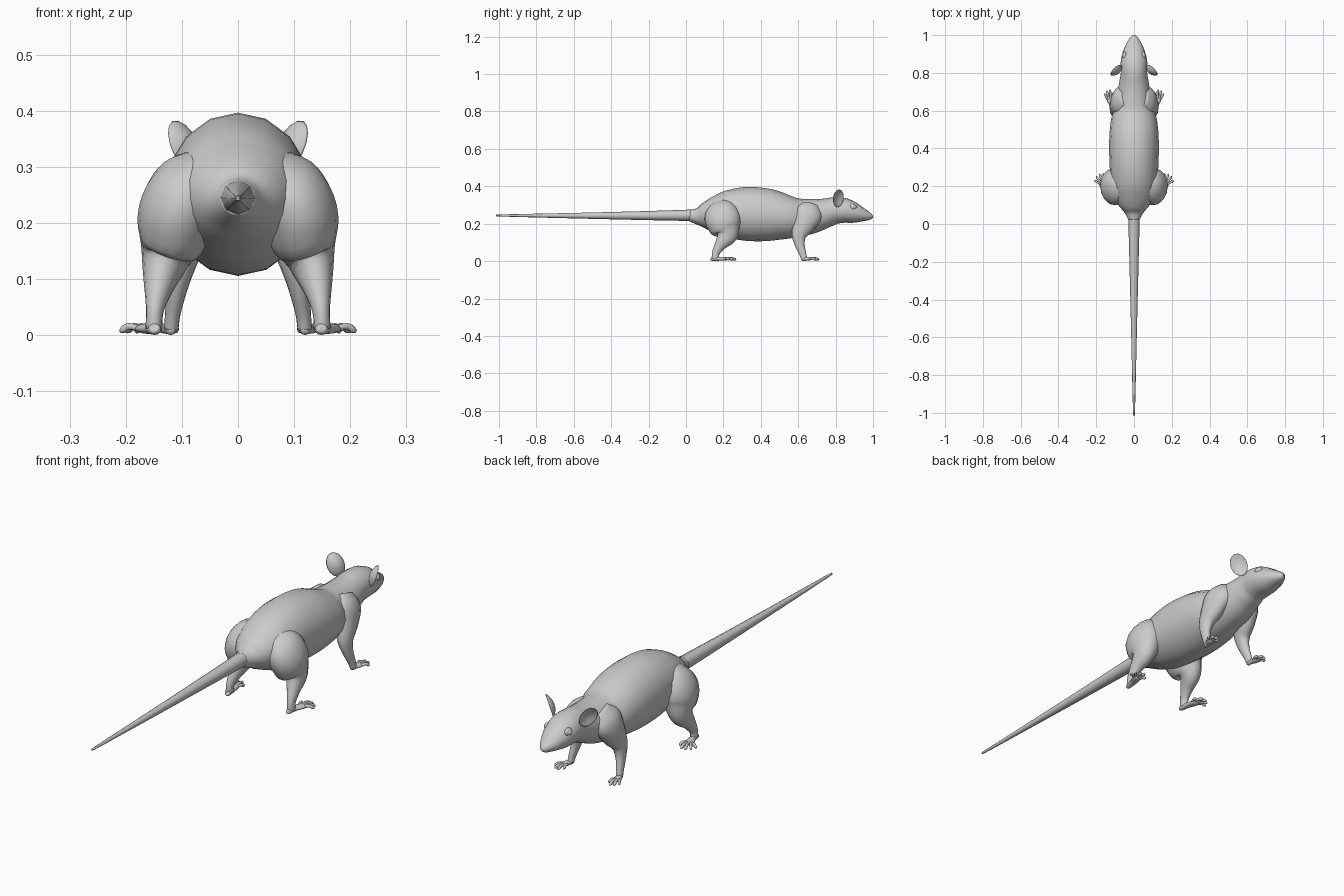
import bpy, bmesh
from mathutils import Vector, Matrix
from math import cos, sin, pi

if "Cube" in bpy.data.objects:
    bpy.data.objects.remove(bpy.data.objects["Cube"])


def finish(bm, name, mirror=False):
    """Turn a bmesh into a smooth object, optionally mirrored over x."""
    bmesh.ops.recalc_face_normals(bm, faces=bm.faces)
    me = bpy.data.meshes.new(name)
    bm.to_mesh(me)
    bm.free()
    me.shade_smooth()
    ob = bpy.data.objects.new(name, me)
    bpy.context.collection.objects.link(ob)
    if mirror:
        ob.modifiers.new("Mirror", 'MIRROR').use_clip = False
    return ob


def catmull(a, b, c, d, t):
    return [0.5 * (2*q + (r-p)*t + (2*p-5*q+4*r-s)*t*t + (3*q-p-3*r+s)*t**3)
            for p, q, r, s in zip(a, b, c, d)]


def loft(bm, keys, sides=16, steps=4):
    """Skin elliptical rings along keys (x, y, z, side radius, other radius)."""
    k = [keys[0]] + list(keys) + [keys[-1]]
    pts = [catmull(*k[i:i+4], s / steps)
           for i in range(len(keys) - 1) for s in range(steps)]
    pts.append(keys[-1])
    rings = []
    for i, p in enumerate(pts):
        a, b = pts[max(i-1, 0)], pts[min(i+1, len(pts)-1)]
        t = (Vector(b[:3]) - Vector(a[:3])).normalized()
        u = Vector((1, 0, 0))
        u = (u - t * u.dot(t)).normalized()
        v = t.cross(u)
        rings.append([bm.verts.new(Vector(p[:3]) + u * p[3] * cos(2*pi*j/sides)
                                   + v * p[4] * sin(2*pi*j/sides))
                      for j in range(sides)])
    for r, q in zip(rings, rings[1:]):
        for j in range(sides):
            n = (j + 1) % sides
            bm.faces.new((r[j], r[n], q[n], q[j]))
    bm.faces.new(rings[0])
    bm.faces.new(rings[-1])


def ball(bm, center, radii, rot=Matrix()):
    m = Matrix.Translation(center) @ rot @ Matrix.Diagonal((*radii, 1))
    return bmesh.ops.create_uvsphere(bm, u_segments=16, v_segments=10,
                                     radius=1, matrix=m)['verts']


# Body and head: (y, top, bottom, half width)
body = [(0.02, .275, .215, .029), (0.06, .285, .195, .05), (0.1, .315, .172, .083),
        (0.15, .345, .15, .108), (0.22, .378, .125, .122), (0.33, .397, .108, .13),
        (0.45, .384, .107, .131), (0.55, .35, .119, .122), (0.61, .335, .132, .104),
        (0.68, .333, .15, .09), (0.75, .336, .18, .078), (0.8, .342, .199, .07),
        (0.85, .336, .204, .071), (0.9, .312, .203, .062), (0.95, .28, .212, .043),
        (0.985, .258, .22, .022), (0.998, .245, .23, .008), (1.0, .24, .235, .002)]
bm = bmesh.new()
loft(bm, [(0, y, (a + b) / 2, w, (a - b) / 2) for y, a, b, w in body])
finish(bm, "body")

# Tail
bm = bmesh.new()
loft(bm, [(0, -1, .244, .003, .003), (0, -.97, .244, .006, .006),
          (0, -.5, .243, .017, .017), (0, -.1, .244, .027, .027),
          (0, .08, .246, .032, .032)], sides=8, steps=5)
finish(bm, "tail")

# Legs
bm = bmesh.new()
loft(bm, [(.06, .165, .31, .02, .04), (.085, .18, .275, .056, .083),
          (.106, .195, .23, .068, .096), (.116, .208, .18, .064, .086),
          (.13, .217, .135, .043, .057), (.141, .185, .088, .027, .032),
          (.148, .16, .045, .016, .021), (.15, .157, .012, .015, .019)])
finish(bm, "hind_leg", True)

bm = bmesh.new()
loft(bm, [(.05, .67, .3, .025, .045), (.072, .655, .255, .045, .075),
          (.087, .63, .195, .042, .06), (.099, .605, .14, .03, .04),
          (.108, .608, .09, .02, .027), (.116, .624, .04, .014, .019),
          (.119, .632, .012, .013, .016)])
finish(bm, "front_leg", True)


def foot(name, heel, mid, ball_pt, width, tips):
    """Flat foot with a fan of knobbly toes."""
    bm = bmesh.new()
    loft(bm, [(heel[0], heel[1] - .006, .012, .003, .003), (*heel, .011, width*.55, .010),
              (*mid, .012, width*.75, .010), (*ball_pt, .012, width, .009),
              (ball_pt[0], ball_pt[1] + .012, .011, width*.5, .005)], sides=12)
    for i, (x, y) in enumerate(tips):
        s = i / (len(tips) - 1) * 1.4 - .7
        bx, by = ball_pt[0] + s * width, ball_pt[1]
        loft(bm, [(bx, by, .013, .006, .006),
                  (bx*.5 + x*.5, by*.5 + y*.5, .016, .006, .006),
                  (bx*.15 + x*.85, by*.15 + y*.85, .010, .006, .007),
                  (x, y, .006, .002, .002)], sides=8, steps=3)
    finish(bm, name, True)


foot("hind_foot", (.148, .138, .012)[:2], (.153, .175), (.164, .212), .02,
     [(.140, .245), (.163, .268), (.182, .266), (.2, .252), (.21, .23)])
foot("front_foot", (.119, .622), (.122, .64), (.128, .66), .017,
     [(.110, .695), (.127, .712), (.144, .707), (.157, .69)])

# Cupped ears
up = Vector((.43, -.05, .9)).normalized()
out = Vector((.78, .55, 0))
out = (out - up * out.dot(up)).normalized()
side = up.cross(out)
rot = Matrix((side, up, out)).transposed().to_4x4()
bm = bmesh.new()
c = Vector((.092, .812, .337))
for v in ball(bm, c, (.037, .051, .005), rot):
    d = v.co - c
    r2 = (d.dot(side) / .037) ** 2 + (d.dot(up) / .051) ** 2
    v.co += out * (.016 * r2 - .012)
finish(bm, "ear", True)

# Eyes with lids
bm = bmesh.new()
ball(bm, (.053, .89, .287), (.012, .014, .013))
finish(bm, "eye", True)
bm = bmesh.new()
ball(bm, (.049, .89, .288), (.012, .022, .018))
finish(bm, "eyelid", True)
